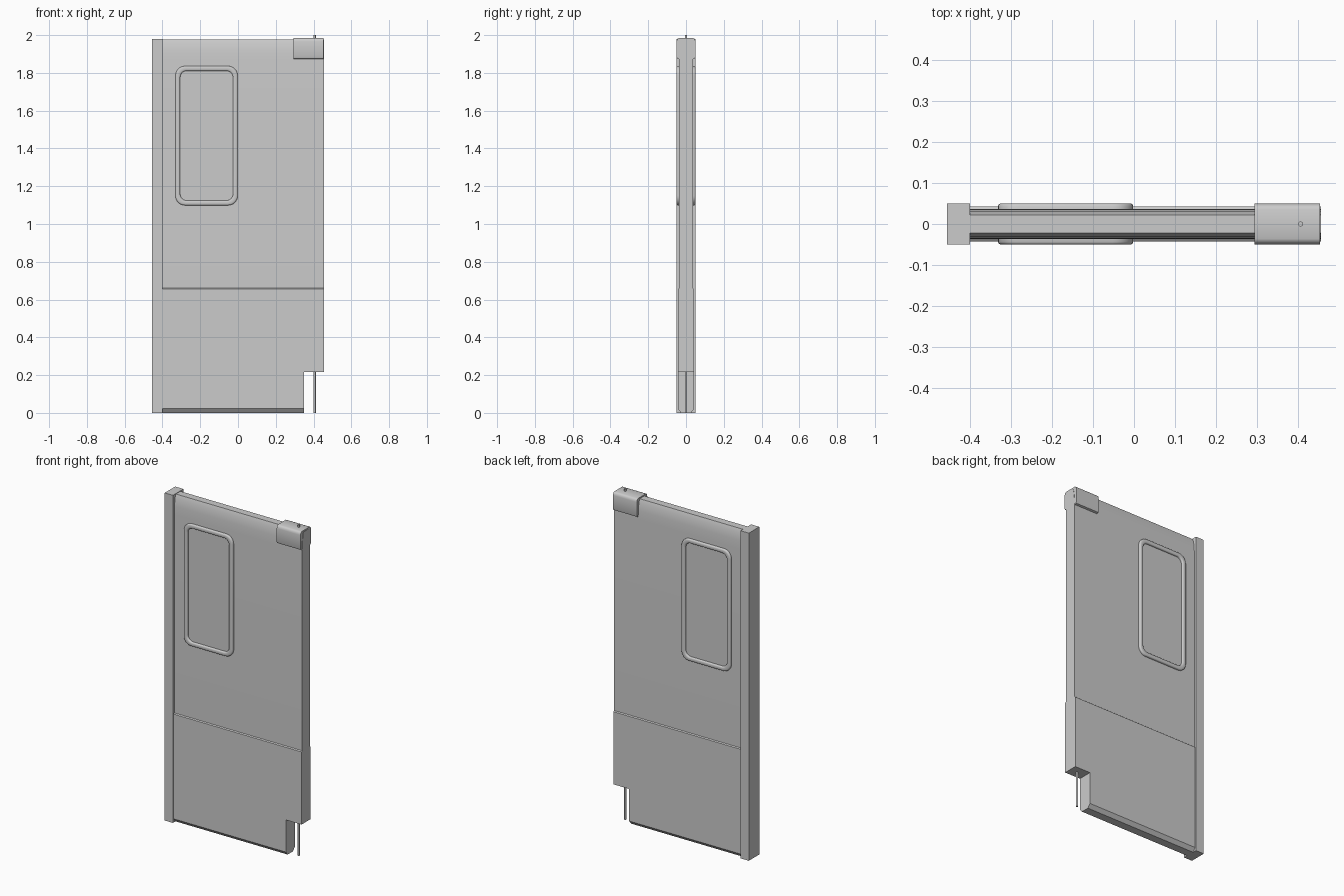
import bpy, bmesh
from math import pi, cos, sin, radians

if "Cube" in bpy.data.objects:
    bpy.data.objects.remove(bpy.data.objects["Cube"])


def finish(name, bm, angle=None):
    bmesh.ops.recalc_face_normals(bm, faces=bm.faces)
    mesh = bpy.data.meshes.new(name)
    bm.to_mesh(mesh)
    bm.free()
    ob = bpy.data.objects.new(name, mesh)
    bpy.context.collection.objects.link(ob)
    bpy.ops.object.select_all(action='DESELECT')
    ob.select_set(True)
    bpy.context.view_layer.objects.active = ob
    if angle:
        bpy.ops.object.shade_smooth_by_angle(angle=radians(angle))
    return ob


def loft(name, loops, closed=False, angle=None):
    """Skin equal-length point loops; cap the ends unless closed."""
    bm = bmesh.new()
    rings = [[bm.verts.new(p) for p in loop] for loop in loops]
    n = len(rings[0])
    pairs = list(zip(rings, rings[1:]))
    if closed:
        pairs.append((rings[-1], rings[0]))
    else:
        bm.faces.new(rings[0])
        bm.faces.new(rings[-1])
    for a, b in pairs:
        for i in range(n):
            j = (i + 1) % n
            bm.faces.new((a[i], a[j], b[j], b[i]))
    return finish(name, bm, angle)


def profile_bar(name, half, x0, x1, angle=None):
    """Extrude a (y, z) half profile, mirrored in y, along x."""
    prof = half + [(-y, z) for y, z in reversed(half)]
    return loft(name, [[(x, y, z) for y, z in prof] for x in (x0, x1)], angle=angle)


def rounded_rect(x0, x1, z0, z1, r, y, seg=8):
    pts = []
    for k, (cx, cz) in enumerate([(x1 - r, z1 - r), (x0 + r, z1 - r),
                                  (x0 + r, z0 + r), (x1 - r, z0 + r)]):
        for i in range(seg + 1):
            a = pi / 2 * (k + i / seg)
            pts.append((cx + r * cos(a), y, cz + r * sin(a)))
    return pts


def pin(name, z0, z1):
    bm = bmesh.new()
    bmesh.ops.create_cone(bm, cap_ends=True, segments=16, radius1=0.006,
                          radius2=0.006, depth=z1 - z0)
    bmesh.ops.translate(bm, verts=bm.verts, vec=(0.406, 0, (z0 + z1) / 2))
    return finish(name, bm, 40)


# Door leaf: tapered top, thicker kick area, chamfered bottom edge
leaf_half = [(0.025, 0), (0.03, 0.006), (0.043, 0.022), (0.043, 0.655), (0.037, 0.66),
             (0.037, 1.86), (0.035, 1.91), (0.030, 1.955), (0.022, 1.977)]
leaf = profile_bar("door_leaf", leaf_half, -0.40, 0.455)

# Notch in the lower hinge corner
cutter = profile_bar("notch_cutter", [(0.1, -0.1), (0.1, 0.216)], 0.35, 0.6)
cutter.hide_render = True
bpy.context.view_layer.objects.active = leaf
mod = leaf.modifiers.new("notch", 'BOOLEAN')
mod.operation = 'DIFFERENCE'
mod.object = cutter
mod.solver = 'EXACT'
bpy.ops.object.modifier_apply(modifier=mod.name)
bpy.data.objects.remove(cutter)
leaf.select_set(True)
bpy.ops.object.shade_smooth_by_angle(angle=radians(28))

# Closing edge post
profile_bar("edge_post", [(0.05, 0), (0.05, 1.98)], -0.455, -0.40)

# Upper hinge cover with rounded shoulders and undercut lower lip
cover_half = [(0.036, 1.872), (0.047, 1.877), (0.05, 1.885), (0.05, 1.966),
              (0.048, 1.975), (0.043, 1.982), (0.036, 1.985)]
profile_bar("hinge_cover", cover_half, 0.294, 0.453, 35)

# Hinge pins above and below
pin("upper_pin", 1.95, 2.0)
pin("lower_pin", 0.0, 0.23)

# Window frame and pane on each side
frame_profile = [(0, 0.03), (0, 0.044), (0.002, 0.048), (0.006, 0.05),
                 (0.019, 0.05), (0.023, 0.048), (0.025, 0.044), (0.025, 0.03)]
for side, s in (("front", -1), ("back", 1)):
    loops = [rounded_rect(-0.331 + o, -0.002 - o, 1.099 + o, 1.836 - o,
                          0.05 - 0.6 * o, s * y) for o, y in frame_profile]
    loft(side + "_window_frame", loops, closed=True, angle=40)
    loft(side + "_window_pane",
         [rounded_rect(-0.308, -0.025, 1.122, 1.813, 0.036, s * y) for y in (0.034, 0.038)])
